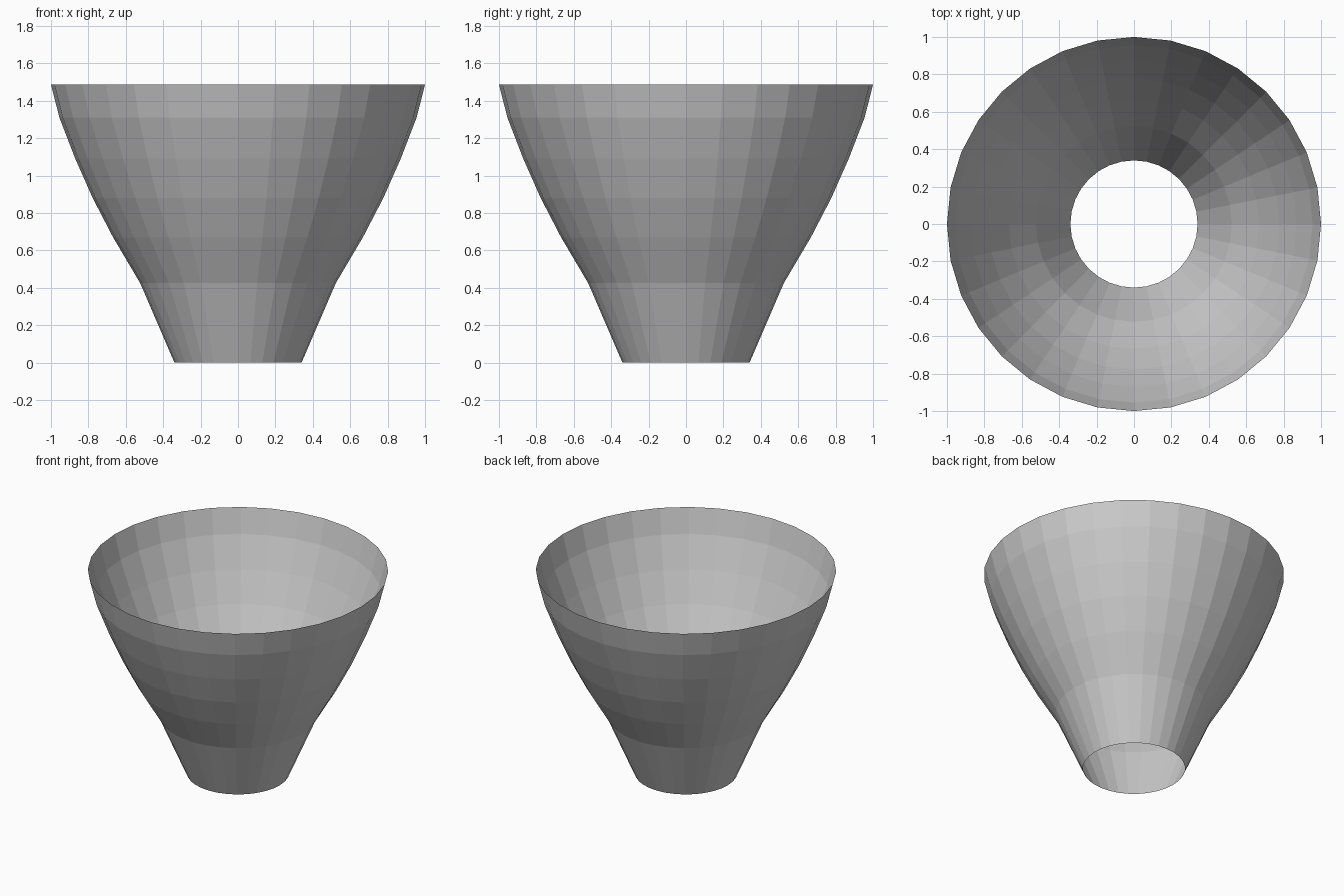
import bpy
import bmesh
from math import cos, sin, tau

if "Cube" in bpy.data.objects:
    bpy.data.objects.remove(bpy.data.objects["Cube"])

SIDES = 32
# (radius, height) from the open base to the open rim
PROFILE = [(0.34, 0.0), (0.523, 0.425), (0.668, 0.67), (0.777, 0.88),
           (0.87, 1.09), (0.955, 1.31), (1.0, 1.487)]

# Thin open cup: rings of the profile bridged with flat quads
bm = bmesh.new()
rings = [[bm.verts.new((r * cos(tau * i / SIDES), r * sin(tau * i / SIDES), z))
          for i in range(SIDES)] for r, z in PROFILE]
for low, high in zip(rings, rings[1:]):
    for i in range(SIDES):
        j = (i + 1) % SIDES
        bm.faces.new((low[i], low[j], high[j], high[i]))

mesh = bpy.data.meshes.new("flared_cup")
bm.to_mesh(mesh)
bm.free()
cup = bpy.data.objects.new("flared_cup", mesh)
bpy.context.collection.objects.link(cup)
